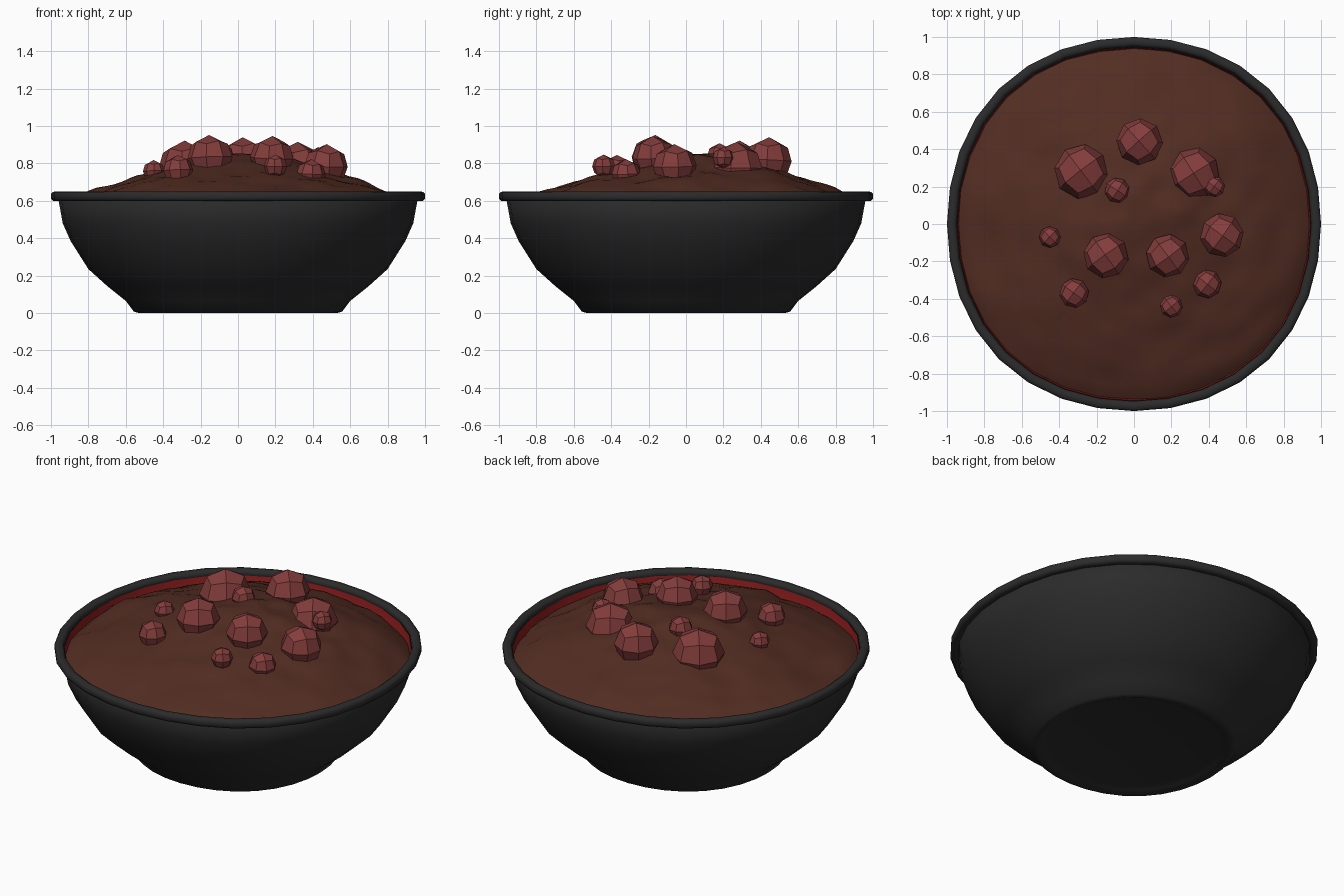
import bpy, bmesh, math, random
from mathutils import Vector, Matrix, noise

if "Cube" in bpy.data.objects:
    bpy.data.objects.remove(bpy.data.objects["Cube"])

random.seed(4)
SIDES = 32


def material(name, rgb):
    m = bpy.data.materials.new(name)
    m.diffuse_color = (*rgb, 1)
    m.use_nodes = True
    m.node_tree.nodes["Principled BSDF"].inputs["Base Color"].default_value = m.diffuse_color
    return m


def finish(name, bm, mats, smooth_angle=None):
    bmesh.ops.recalc_face_normals(bm, faces=bm.faces)
    me = bpy.data.meshes.new(name)
    bm.to_mesh(me)
    bm.free()
    ob = bpy.data.objects.new(name, me)
    bpy.context.collection.objects.link(ob)
    for m in mats:
        me.materials.append(m)
    if smooth_angle is not None:
        bpy.ops.object.select_all(action='DESELECT')
        ob.select_set(True)
        bpy.context.view_layer.objects.active = ob
        bpy.ops.object.shade_smooth_by_angle(angle=math.radians(smooth_angle))
    return ob


def lathe(profile, closed=False, mat_from=None, sides=SIDES):
    """Revolve (radius, z) points, slightly fuller on the diagonals; radius 0 is a pole."""
    bm = bmesh.new()
    rings = []
    for r, z in profile:
        if r == 0:
            rings.append([bm.verts.new((0, 0, z))] * sides)
            continue
        ring = []
        for i in range(sides):
            a = math.tau * i / sides
            k = r * (1 + 0.022 * math.sin(2 * a) ** 2)
            ring.append(bm.verts.new((k * math.cos(a), k * math.sin(a), z)))
        rings.append(ring)
    pairs = list(zip(rings, rings[1:]))
    if closed:
        pairs.append((rings[-1], rings[0]))
    for k, (a, b) in enumerate(pairs):
        for i in range(sides):
            j = (i + 1) % sides
            f = bm.faces.new(dict.fromkeys((a[i], a[j], b[j], b[i])))
            f.material_index = int(mat_from is not None and k >= mat_from)
    return bm


black = material("bowl_black", (0.024, 0.024, 0.024))
red = material("lining_red", (0.27, 0.012, 0.012))
brown = material("stew_brown", (0.085, 0.026, 0.016))
meat = material("meat_red", (0.23, 0.047, 0.045))

# Bowl: slightly hollow foot, outer wall, then red inner lining
outer = [(0, 0.022), (0.46, 0.022), (0.50, 0.012), (0.53, 0.0), (0.557, 0.008), (0.60, 0.065),
         (0.70, 0.145), (0.80, 0.235), (0.895, 0.385), (0.937, 0.48), (0.96, 0.605)]
inner = [(0.945, 0.62), (0.925, 0.49), (0.88, 0.395), (0.785, 0.25),
         (0.685, 0.16), (0.56, 0.08), (0, 0.06)]
finish("bowl", lathe(outer + inner, mat_from=len(outer)), [black, red], 60)

# Rolled rim
rim = [(0.955, 0.607), (0.965, 0.598), (0.99, 0.60), (1.0, 0.612), (1.0, 0.636),
       (0.99, 0.648), (0.965, 0.65), (0.952, 0.641), (0.947, 0.624)]
finish("rim", lathe(rim, closed=True), [black], 50)

# Stew: lumpy mound with an off-centre peak, edge tucked against the wall
R = 0.943
PEAK = Vector((0.09, 0.11, 0))
steps = 28
bm = lathe([(R * i / steps, 0.57 + 0.305 * (1 - i / steps) ** 0.75)
            for i in range(steps + 1)], sides=64)
for v in bm.verts:
    v.co += PEAK * max(0, 1 - v.co.xy.length / R)
    p = Vector((v.co.x, v.co.y, 0.3))
    v.co.z += 0.02 * noise.noise(p * 3.2) + 0.018 * noise.noise(p * 8)
    near = 1 - (v.co - PEAK).xy.length / 0.15
    v.co.z -= 0.015 * max(0, near)          # round off the tip
finish("stew", bm, [brown], 60)

# Meat chunks: x, y, z, radius
chunks = [(-0.28, 0.28, 0.775, 0.147), (0.03, 0.44, 0.815, 0.125), (0.32, 0.27, 0.775, 0.14),
          (-0.09, 0.18, 0.84, 0.068), (0.43, 0.20, 0.83, 0.057), (-0.45, -0.07, 0.76, 0.058),
          (-0.15, -0.17, 0.83, 0.122), (0.18, -0.17, 0.83, 0.117), (0.47, -0.06, 0.785, 0.118),
          (-0.32, -0.37, 0.765, 0.08), (0.20, -0.44, 0.785, 0.062), (0.39, -0.32, 0.745, 0.078)]
for n, (x, y, z, r) in enumerate(chunks, 1):
    bm = bmesh.new()
    bmesh.ops.create_cube(bm, size=1)
    bmesh.ops.subdivide_edges(bm, edges=bm.edges, cuts=1, use_grid_fill=True)
    turn = Matrix.Rotation(math.pi / 4 + random.uniform(-0.25, 0.25), 3, 'Z') @ \
        Matrix.Rotation(random.uniform(-0.08, 0.08), 3, 'X')
    for v in bm.verts:
        v.co = turn @ v.co.normalized() * r + Vector((x, y, z))
    finish(f"meat_chunk_{n}", bm, [meat])
